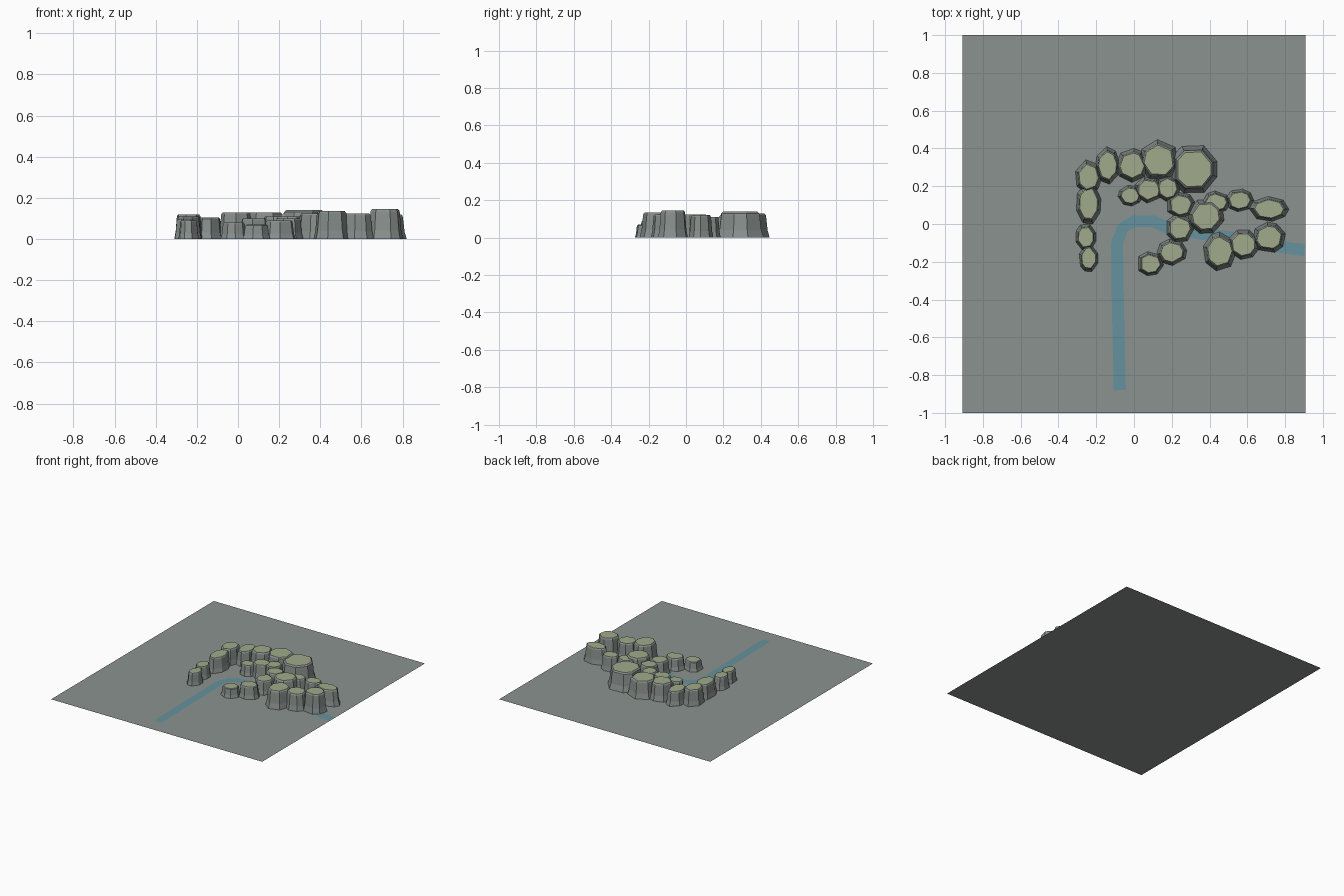
import bpy
import bmesh
import math
import random
from mathutils import Vector

random.seed(7)

default_cube = bpy.data.objects.get("Cube")
if default_cube:
    bpy.data.objects.remove(default_cube, do_unlink=True)


def make_material(name, red, green, blue):
    material = bpy.data.materials.new(name)
    material.use_nodes = True
    colour = (red, green, blue, 1)
    material.diffuse_color = colour
    material.node_tree.nodes["Principled BSDF"].inputs["Base Color"].default_value = colour
    return material


ground_grey = make_material("ground grey", .26, .29, .275)
rock_grey = make_material("rock grey", .25, .28, .265)
moss_green = make_material("moss green", .35, .41, .26)
water_blue = make_material("water blue", .13, .29, .34)


def finish(name, bm, *materials):
    """Turn a bmesh into a flat-shaded object."""
    mesh = bpy.data.meshes.new(name)
    bm.to_mesh(mesh)
    bm.free()
    for material in materials:
        mesh.materials.append(material)
    obj = bpy.data.objects.new(name, mesh)
    bpy.context.collection.objects.link(obj)
    return obj


# Ground sheet
bm = bmesh.new()
corners = [(-1, -1), (1, -1), (1, 1), (-1, 1)]
bm.faces.new([bm.verts.new((x * .908, y, 0)) for x, y in corners])
finish("ground", bm, ground_grey)

# River: a flat ribbon that follows a path
river_path = [(-.075, -.88), (-.085, -.45), (-.09, -.1), (-.06, -.02),
              (0, .015), (.1, .015), (.2, -.03), (.35, -.05),
              (.5, -.07), (.65, -.08), (.77, -.12), (.905, -.14)]
half_width = .032
points = [Vector((x, y, .002)) for x, y in river_path]
bm = bmesh.new()
previous = None
for index, point in enumerate(points):
    before = points[max(index - 1, 0)]
    after = points[min(index + 1, len(points) - 1)]
    along = (after - before).normalized()
    side = Vector((-along.y, along.x, 0)) * half_width
    pair = [bm.verts.new(point - side), bm.verts.new(point + side)]
    for vert in pair:
        vert.co.x = min(vert.co.x, .905)
    if previous:
        bm.faces.new([previous[0], pair[0], pair[1], previous[1]])
    previous = pair
finish("river", bm, water_blue)


def outline(sides):
    """Irregular convex polygon stretched to fill a square from -1 to 1."""
    turn = random.uniform(0, math.tau)
    ring = []
    for i in range(sides):
        angle = turn + math.tau * (i + random.uniform(-.2, .2)) / sides
        ring.append((math.cos(angle), math.sin(angle)))
    spans = [(min(axis), max(axis)) for axis in zip(*ring)]
    return [tuple(2 * (v - low) / (high - low) - 1
                  for v, (low, high) in zip(p, spans)) for p in ring]


# Rock wall profile: share of the height, share of the base width
rock_profile = [(0, 1), (.3, .9), (.82, .83), (.93, .81), (1, .73)]


def make_rock(name, x, y, half_x, half_y, height, sides):
    """Flared stone column with a bevelled, moss-covered top."""
    shape = outline(sides)
    bm = bmesh.new()
    lower = None
    for rise, spread in rock_profile:
        ring = [bm.verts.new((x + u * half_x * spread,
                              y + v * half_y * spread,
                              height * rise)) for u, v in shape]
        if lower:
            for i in range(sides):
                j = (i + 1) % sides
                bm.faces.new([lower[i], lower[j], ring[j], ring[i]])
        lower = ring
    top = bm.faces.new(lower)
    top.material_index = 1
    finish(name, bm, rock_grey, moss_green)


# Rock groups in hundredths: centre x, centre y, half width, half depth, height
west_ridge = [(-24, -18, 5, 7.2, 9), (-25.5, -7, 5.3, 7, 9.5),
              (-24, 11, 6.5, 11, 11), (-24, 25, 7, 9, 12),
              (-14, 31, 6.5, 10, 10.5)]
north_ridge = [(-1, 31, 8.8, 9, 13), (13, 34, 10.5, 10.7, 13),
               (32, 29, 12, 12.5, 14)]
inner_ridge = [(-2, 15, 6.5, 5.5, 8), (8, 18, 7.5, 7, 10),
               (18, 19, 6.5, 7, 11), (25, 10, 7.3, 7, 11),
               (24.5, -2, 7.2, 7.7, 10), (20, -15, 8, 7, 9),
               (9, -21, 6.7, 6.4, 7)]
east_ridge = [(38, 4, 9.7, 9, 12.5), (43.5, 11.5, 7.5, 6, 11),
              (56, 12.5, 7.5, 6, 11), (71.5, 8, 10.5, 6.6, 12)]
south_ridge = [(45.5, -14.5, 8.8, 10.3, 13.5), (58, -11, 8, 7.8, 12.5),
               (71.5, -7, 8.7, 8, 14.5)]
ridges = {"west": west_ridge, "north": north_ridge, "inner": inner_ridge,
          "east": east_ridge, "south": south_ridge}
for label, ridge in ridges.items():
    for number, sizes in enumerate(ridge, start=1):
        scaled = [value / 100 for value in sizes]
        make_rock(f"{label}_rock_{number}", *scaled, random.choice((7, 8)))
